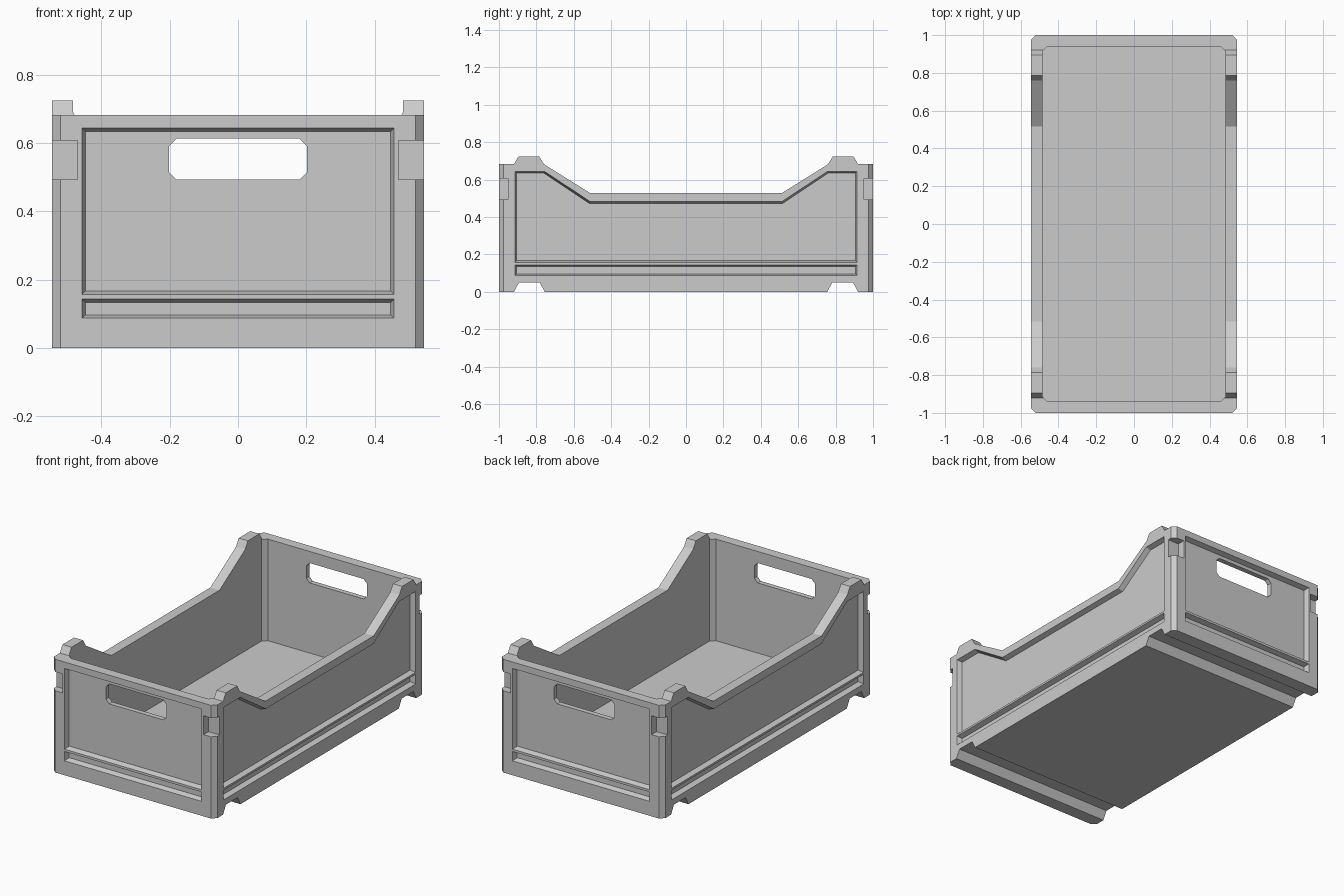
import bpy, bmesh
from mathutils import Vector

if "Cube" in bpy.data.objects:
    bpy.data.objects.remove(bpy.data.objects["Cube"])


def loft(name, rings):
    """Closed solid through equally sized point rings."""
    bm = bmesh.new()
    loops = [[bm.verts.new(p) for p in r] for r in rings]
    n = len(loops[0])
    for a, b in zip(loops, loops[1:]):
        for i in range(n):
            j = (i + 1) % n
            bm.faces.new((a[i], a[j], b[j], b[i]))
    bm.faces.new(loops[0][::-1])
    bm.faces.new(loops[-1])
    bmesh.ops.recalc_face_normals(bm, faces=bm.faces)
    mesh = bpy.data.meshes.new(name)
    bm.to_mesh(mesh)
    bm.free()
    obj = bpy.data.objects.new(name, mesh)
    bpy.context.collection.objects.link(obj)
    return obj


def chamfered_rect(a0, a1, b0, b1, c):
    return [(a0 + c, b0), (a1 - c, b0), (a1, b0 + c), (a1, b1 - c),
            (a1 - c, b1), (a0 + c, b1), (a0, b1 - c), (a0, b0 + c)]


def rect(a0, a1, b0, b1):
    return [(a0, b0), (a1, b0), (a1, b1), (a0, b1)]


def inset(pts, d):
    """Mitred inward offset of a counter-clockwise outline."""
    out = []
    for i, p in enumerate(pts):
        p, q, r = Vector(p), Vector(pts[i - 1]), Vector(pts[(i + 1) % len(pts)])
        e1, e2 = (p - q).normalized(), (r - p).normalized()
        n1, n2 = Vector((-e1.y, e1.x)), Vector((-e2.y, e2.x))
        out.append(tuple(p + (n1 + n2) * d / (1 + n1.dot(n2))))
    return out


def on_x(pts, x):
    return [(x, a, b) for a, b in pts]


def on_y(pts, y):
    return [(a, y, b) for a, b in pts]


def on_z(pts, z):
    return [(a, b, z) for a, b in pts]


def cut(target, cutter):
    mod = target.modifiers.new("cut", 'BOOLEAN')
    mod.operation = 'DIFFERENCE'
    mod.solver = 'EXACT'
    mod.object = cutter
    cutter.hide_render = True
    bpy.context.view_layer.objects.active = target
    bpy.ops.object.modifier_apply(modifier=mod.name)
    bpy.data.objects.remove(cutter, do_unlink=True)


W, L, DEPTH, BEVEL = 0.545, 1.0, 0.03, 0.01

# Crate body: side profile with stacking lugs on top and matching grooves below
top = [(1, 0.683), (0.92, 0.683), (0.895, 0.725), (0.785, 0.725),
       (0.76, 0.683), (0.515, 0.53)]
base = [(0.755, 0), (0.782, 0.05), (0.893, 0.05), (0.92, 0), (1, 0)]
half = base + top
profile = half + [(-y, z) for y, z in reversed(half)]
crate = loft("crate", [on_x(profile, -W), on_x(profile, W)])

# Chamfered outer corners
bm = bmesh.new()
bm.from_mesh(crate.data)
corners = [e for e in bm.edges if all(abs(v.co.y) > 0.99 for v in e.verts)
           and abs(e.verts[0].co.z - e.verts[1].co.z) > 0.5]
bmesh.ops.bevel(bm, geom=corners, offset=0.025, segments=1, affect='EDGES')
bm.to_mesh(crate.data)
bm.free()

# Storage cavity
hollow = chamfered_rect(-0.484, 0.484, -0.94, 0.94, 0.025)
cut(crate, loft("cavity", [on_z(hollow, 0.07), on_z(hollow, 1)]))

# Hand holes through both end walls
hand = chamfered_rect(-0.202, 0.202, 0.493, 0.613, 0.022)
cut(crate, loft("hand_hole", [on_y(hand, -1.2), on_y(hand, 1.2)]))

# Recessed panels and lower slots, with sloped borders
end_outlines = [rect(-0.457, 0.457, 0.157, 0.644),
                rect(-0.457, 0.457, 0.087, 0.143)]
side_outlines = [[(-0.915, 0.157), (0.915, 0.157), (0.915, 0.645), (0.757, 0.645),
                  (0.513, 0.483), (-0.513, 0.483), (-0.757, 0.645), (-0.915, 0.645)],
                 rect(-0.915, 0.915, 0.087, 0.145)]
for outlines, place, face in ((end_outlines, on_y, L), (side_outlines, on_x, W)):
    for outline in outlines:
        for s in (-1, 1):
            cut(crate, loft("recess", [place(outline, s * (face + 0.05)),
                                       place(outline, s * face),
                                       place(inset(outline, BEVEL), s * (face - DEPTH))]))

# Corner grip notches
for sx in (-1, 1):
    for sy in (-1, 1):
        notch = rect(*sorted((sx * 0.47, sx * 0.7)), *sorted((sy * 0.953, sy * 1.2)))
        cut(crate, loft("corner_notch", [on_z(notch, 0.493), on_z(notch, 0.607)]))
